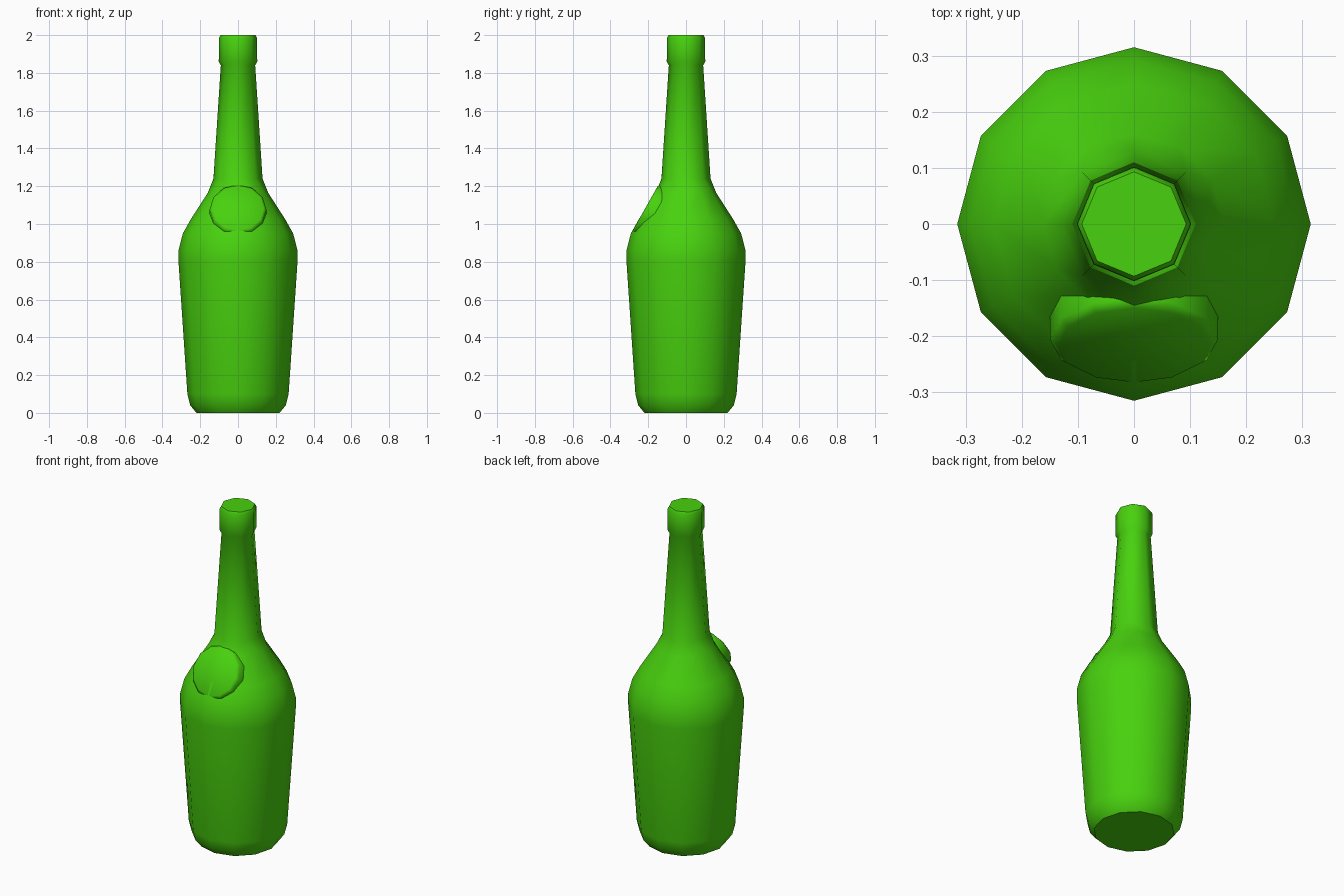
import bpy, bmesh, math
from mathutils import Matrix, Vector

if "Cube" in bpy.data.objects:
    bpy.data.objects.remove(bpy.data.objects["Cube"])

green = bpy.data.materials.new("bottle green")
green.diffuse_color = (0.065, 0.64, 0.0044, 1)
green.use_nodes = True
green.node_tree.nodes["Principled BSDF"].inputs["Base Color"].default_value = green.diffuse_color


def finish(bm, name, angle):
    bmesh.ops.recalc_face_normals(bm, faces=bm.faces[:])
    mesh = bpy.data.meshes.new(name)
    bm.to_mesh(mesh)
    bm.free()
    mesh.materials.append(green)
    obj = bpy.data.objects.new(name, mesh)
    bpy.context.collection.objects.link(obj)
    bpy.ops.object.select_all(action='DESELECT')
    obj.select_set(True)
    bpy.context.view_layer.objects.active = obj
    bpy.ops.object.shade_smooth_by_angle(angle=math.radians(angle))
    return obj


def ring(bm, r, z, n):
    return [bm.verts.new((r * math.cos(2 * math.pi * i / n),
                          r * math.sin(2 * math.pi * i / n), z)) for i in range(n)]


def zip_rings(bm, a, b):
    # joins two rings, also when they have different numbers of sides
    na, nb = len(a), len(b)
    if na == nb:
        for i in range(na):
            j = (i + 1) % na
            bm.faces.new((a[i], a[j], b[j], b[i]))
        return
    i = j = 0
    while i < na or j < nb:
        if j >= nb or (i < na and (i + 1) / na <= (j + 1) / nb):
            bm.faces.new((a[i % na], a[(i + 1) % na], b[j % nb]))
            i += 1
        else:
            bm.faces.new((a[i % na], b[(j + 1) % nb], b[j % nb]))
            j += 1


# bottle: twelve-sided body, eight-sided neck and lip (radius, height, sides)
profile = [(0.22, 0.0, 12), (0.253, 0.04, 12), (0.268, 0.1, 12),
           (0.315, 0.8, 12), (0.315, 0.86, 12), (0.292, 0.95, 12),
           (0.25, 1.025, 12), (0.16, 1.165, 12),
           (0.13, 1.24, 8), (0.091, 1.84, 8), (0.102, 1.86, 8),
           (0.101, 1.985, 8), (0.093, 2.0, 8)]
bm = bmesh.new()
rings = [ring(bm, *p) for p in profile]
for lower, upper in zip(rings, rings[1:]):
    zip_rings(bm, lower, upper)
bm.faces.new(rings[0])
bm.faces.new(rings[-1])
finish(bm, "bottle", 50)

# round seal lying on the front of the shoulder
bm = bmesh.new()
disc = [ring(bm, r, z, 12) for r, z in ((0.15, -0.09), (0.15, -0.012), (0.135, 0.0))]
zip_rings(bm, disc[0], disc[1])
zip_rings(bm, disc[1], disc[2])
bm.faces.new(disc[0])
bm.faces.new(disc[2])
normal = Vector((0, -0.87, 0.49))
turn = Vector((0, 0, 1)).rotation_difference(normal).to_matrix().to_4x4()
bm.transform(Matrix.Translation((0, -0.216, 1.083)) @ turn)
finish(bm, "shoulder_seal", 60)
